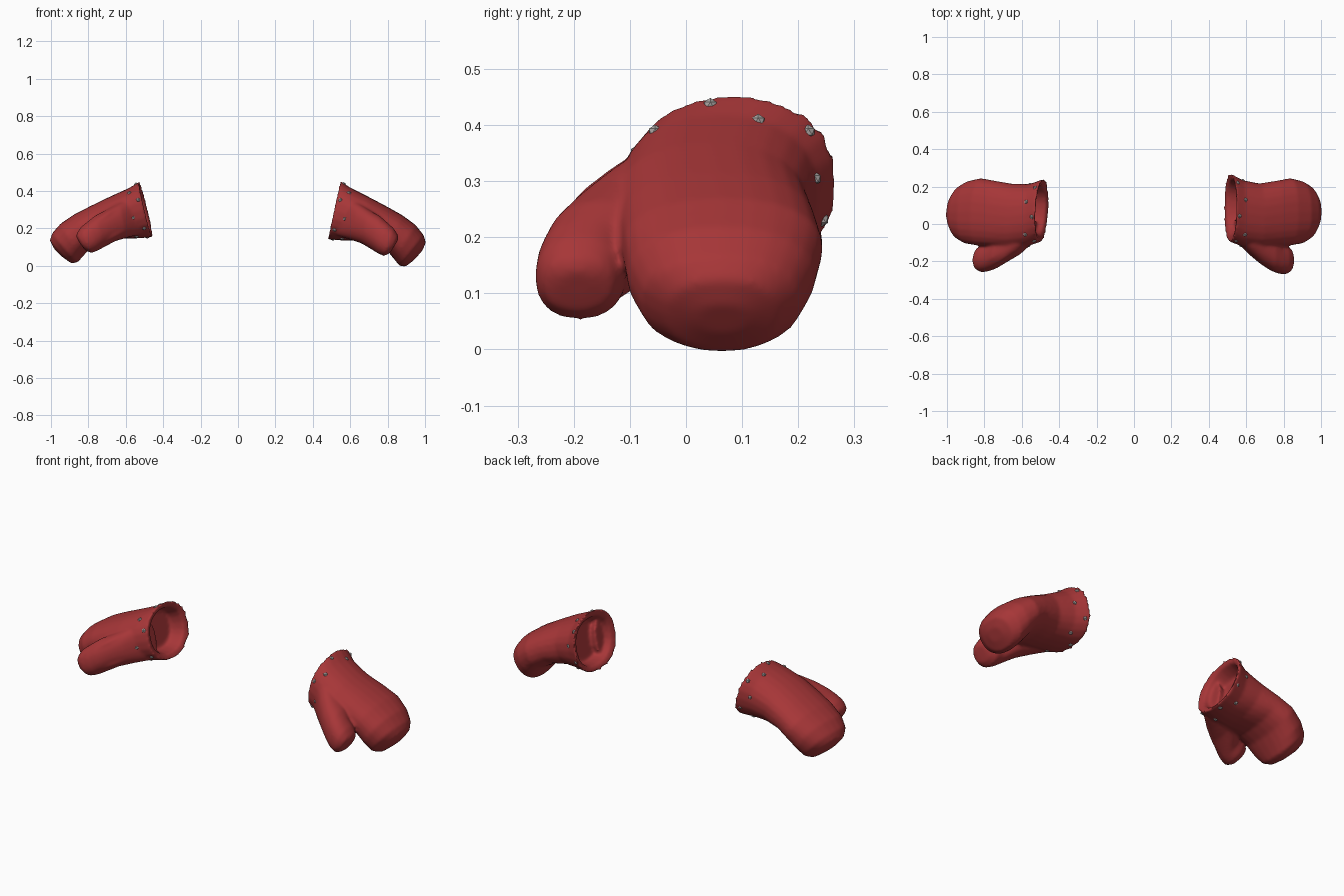
import bpy, bmesh, math
from mathutils import Vector, Matrix

if "Cube" in bpy.data.objects:
    bpy.data.objects.remove(bpy.data.objects["Cube"])


def material(name, col):
    m = bpy.data.materials.new(name)
    m.diffuse_color = (*col, 1)
    m.use_nodes = True
    m.node_tree.nodes["Principled BSDF"].inputs["Base Color"].default_value = m.diffuse_color
    return m


red = material("red wool", (0.385, 0.037, 0.039))
pale = material("pale lining", (0.42, 0.38, 0.37))

# cross-sections: top x, top z, bottom x, bottom z, front y, back y
HAND = [(.545, .455, .478, .142, -.095, .272), (.60, .418, .56, .135, -.12, .235),
        (.70, .368, .64, .135, -.13, .217), (.80, .315, .73, .125, -.12, .232),
        (.88, .27, .79, .09, -.115, .245), (.95, .218, .835, .035, -.105, .23),
        (.992, .165, .863, .0, -.08, .205), (1.005, .125, .895, -.005, -.035, .165),
        (.985, .08, .94, .03, .02, .11)]
THUMB = [(.57, .375, .53, .16, -.095, .03), (.64, .34, .60, .14, -.165, .02),
         (.70, .30, .66, .12, -.215, -.02), (.76, .265, .71, .09, -.25, -.06),
         (.80, .23, .745, .068, -.265, -.10), (.833, .20, .78, .052, -.27, -.11),
         (.855, .165, .812, .068, -.255, -.13), (.857, .14, .83, .095, -.225, -.165)]


def point(sec, a, scale=1.0, shift=(0, 0, 0)):
    """Point at angle a on a rounded cross-section."""
    tx, tz, bx, bz, y0, y1 = sec
    c = Vector(((tx + bx) / 2, (y0 + y1) / 2, (tz + bz) / 2)) + Vector(shift)
    s, k = math.sin(a), math.cos(a)
    s = math.copysign(abs(s) ** .88, s) * scale
    k = math.copysign(abs(k) ** .88, k) * scale
    return c + Vector(((tx - bx) / 2 * s, (y1 - y0) / 2 * k, (tz - bz) / 2 * s))


def ring(bm, sec, n=24, scale=1.0, shift=(0, 0, 0)):
    return [bm.verts.new(point(sec, 2 * math.pi * i / n, scale, shift)) for i in range(n)]


def loft(bm, rings):
    for a, b in zip(rings, rings[1:]):
        for i in range(len(a)):
            j = (i + 1) % len(a)
            bm.faces.new((a[i], a[j], b[j], b[i]))
    bm.faces.new(rings[0])
    bm.faces.new(rings[-1])


def finish(bm, name, mat):
    bmesh.ops.recalc_face_normals(bm, faces=bm.faces)
    me = bpy.data.meshes.new(name)
    bm.to_mesh(me)
    bm.free()
    me.materials.append(mat)
    ob = bpy.data.objects.new(name, me)
    bpy.context.collection.objects.link(ob)
    return ob


def mitten(side, place):
    bm = bmesh.new()
    # hollow cuff floor and lip, then the hand
    inner = [ring(bm, HAND[0], scale=.66, shift=(.08, 0, -.025)),
             ring(bm, HAND[0], scale=.80, shift=(.012, 0, -.003))]
    loft(bm, inner + [ring(bm, s) for s in HAND])
    # thumb
    loft(bm, [ring(bm, s) for s in THUMB])
    for v in bm.verts:
        v.co = place(v.co)
    ob = finish(bm, side + "_mitten", red)
    # fuse the thumb into the hand and soften the joint
    rm = ob.modifiers.new("fuse", 'REMESH')
    rm.mode = 'VOXEL'
    rm.voxel_size = .0075
    rm.use_smooth_shade = True
    sm = ob.modifiers.new("soften", 'SMOOTH')
    sm.factor = .5
    sm.iterations = 10

    # small bits of pale lining showing around the cuff
    bm = bmesh.new()
    for i in range(12):
        t = .35 if i % 2 else .95
        sec = [p + (q - p) * t for p, q in zip(HAND[0], HAND[1])]
        c = place(point(sec, 2 * math.pi * (i + .3) / 12, .965))
        bmesh.ops.create_icosphere(bm, subdivisions=1, radius=.013, matrix=Matrix.Translation(c))
    finish(bm, side + "_lining_flecks", pale)


def place_left(p):
    """Mirror, slightly longer, with a narrower cuff at the back."""
    cuff = max(0, min(1, (.68 - p.x) / .15))
    back = max(0, min(1, p.y / .2))
    y = p.y - .03 * cuff * back + (.012 if p.y < -.2 else 0) * 1
    return Vector((-1 + (1 - p.x) * 1.045 + .05 * (p.y - .08), y, .018 + p.z * .952))


mitten("right", lambda p: p.copy())
mitten("left", place_left)
